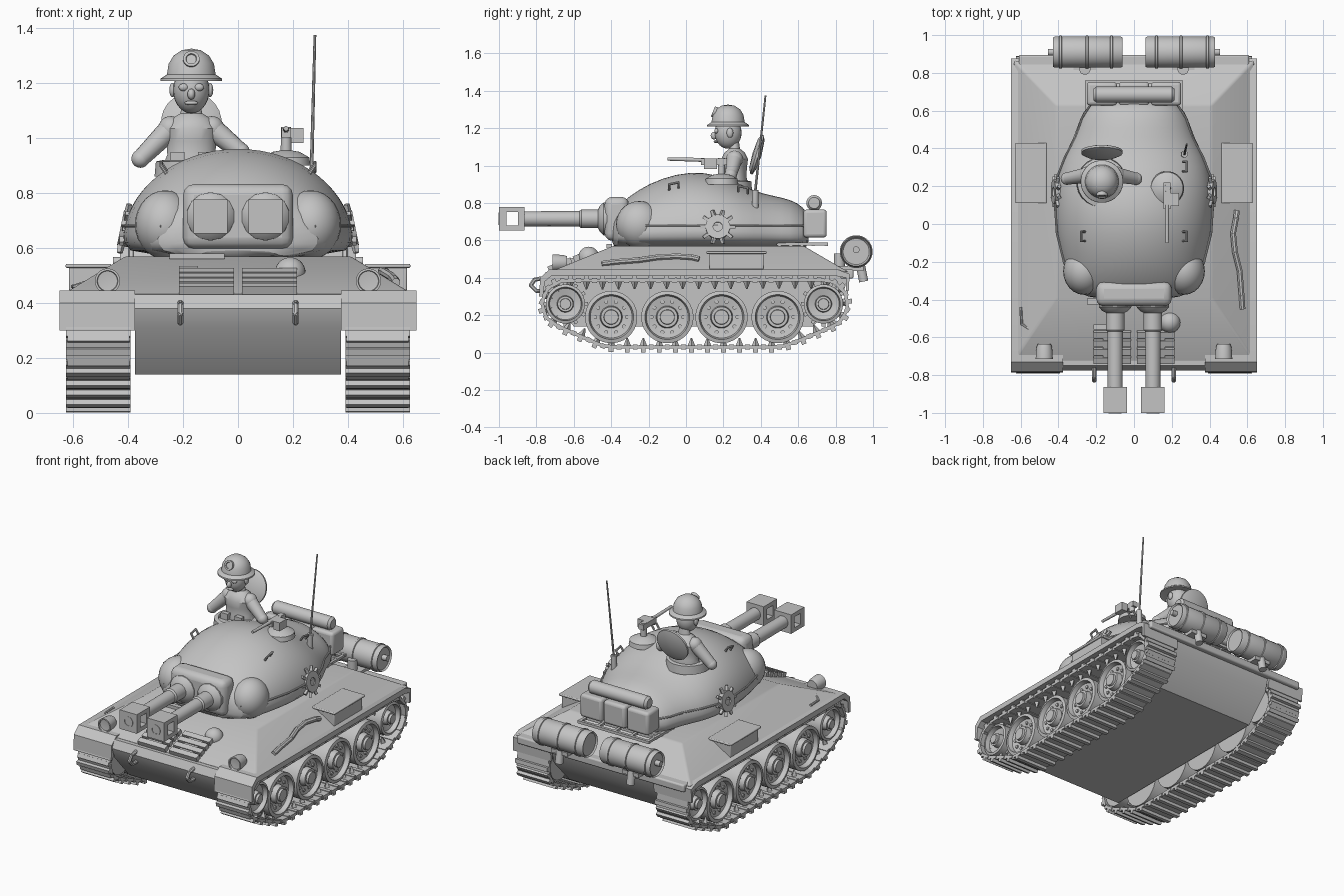
import bpy, bmesh
from math import radians, pi, sin, cos, sqrt
from mathutils import Vector, Matrix, Euler, geometry

cube = bpy.data.objects.get("Cube")
if cube:
    bpy.data.objects.remove(cube)

grey = bpy.data.materials.new("plain grey")
grey.use_nodes = True
tone = (0.55, 0.55, 0.55, 1)
grey.diffuse_color = tone
next(n for n in grey.node_tree.nodes if n.type == 'BSDF_PRINCIPLED').inputs["Base Color"].default_value = tone
parts = []


def finish(name, bm, mirror=False, bevel=0, subdiv=0):
    bmesh.ops.remove_doubles(bm, verts=bm.verts, dist=0.0001)
    bmesh.ops.recalc_face_normals(bm, faces=bm.faces)
    me = bpy.data.meshes.new(name)
    bm.to_mesh(me)
    bm.free()
    ob = bpy.data.objects.new(name, me)
    bpy.context.collection.objects.link(ob)
    me.materials.append(grey)
    if bevel:
        mod = ob.modifiers.new("soft edges", 'BEVEL')
        mod.width, mod.segments = bevel, 3
    if subdiv:
        ob.modifiers.new("rounding", 'SUBSURF').levels = subdiv
        ob.modifiers[-1].render_levels = subdiv
    if mirror:
        ob.modifiers.new("other side", 'MIRROR')
    parts.append(ob)
    return ob


def box(bm, loc, size, rot=(0, 0, 0)):
    m = Matrix.LocRotScale(Vector(loc), Euler([radians(a) for a in rot]), Vector(size))
    bmesh.ops.create_cube(bm, size=1, matrix=m)


def ball(bm, loc, radii, rot=(0, 0, 0)):
    m = Matrix.LocRotScale(Vector(loc), Euler([radians(a) for a in rot]), Vector(radii))
    bmesh.ops.create_uvsphere(bm, u_segments=24, v_segments=14, radius=1, matrix=m)


def turn(bm, loc, axis, profile, seg=24, squash=1):
    """Revolve (radius, distance) pairs around an axis."""
    q = Vector(axis).to_track_quat('Z', 'Y')
    rings = []
    for r, h in profile:
        r = max(r, 0.00001)
        rings.append([bm.verts.new(Vector(loc) + q @ Vector((
            r * cos(2 * pi * (i + .5) / seg), squash * r * sin(2 * pi * (i + .5) / seg), h)))
            for i in range(seg)])
    for a, b in zip(rings, rings[1:]):
        for i in range(seg):
            j = (i + 1) % seg
            bm.faces.new((a[i], a[j], b[j], b[i]))
    bm.faces.new(rings[0])
    bm.faces.new(rings[-1])


def rod(bm, a, b, r1, r2=None, seg=16):
    d = Vector(b) - Vector(a)
    turn(bm, a, d, [(r1, 0), (r2 or r1, d.length)], seg)


def prism(bm, outline, x0, x1):
    """Extrude a side outline of (y, z) points across the width."""
    ends = [[bm.verts.new((x, y, z)) for y, z in outline] for x in (x0, x1)]
    for e in ends:
        bm.faces.new(e)
    n = len(outline)
    for i in range(n):
        j = (i + 1) % n
        bm.faces.new((ends[0][i], ends[0][j], ends[1][j], ends[1][i]))


def tube(name, points, radius, mirror=False):
    bm = bmesh.new()
    for a, b in zip(points, points[1:]):
        rod(bm, a, b, radius, seg=8)
    for p in points[1:-1]:
        bmesh.ops.create_icosphere(bm, subdivisions=1, radius=radius, matrix=Matrix.Translation(p))
    return finish(name, bm, mirror)


# Hull: lower body, sloped deck and curved fenders
bm = bmesh.new()
prism(bm, [(-.75, .43), (-.775, .38), (-.75, .31), (-.6, .14), (.68, .14), (.84, .31), (.87, .43)], -.375, .375)
finish("lower_hull", bm)
bm = bmesh.new()
foot = [bm.verts.new((x, y, .43)) for x, y in ((-.64, -.73), (.64, -.73), (.64, .87), (-.64, .87))]
roof = [bm.verts.new((x, y, .57)) for x, y in ((-.41, -.39), (.41, -.39), (.41, .63), (-.41, .63))]
bm.faces.new(foot)
bm.faces.new(roof)
for i in range(4):
    j = (i + 1) % 4
    bm.faces.new((foot[i], foot[j], roof[j], roof[i]))
box(bm, (0, .86, .42), (1.22, .07, .05))
finish("sloped_deck", bm, bevel=.01)
bm = bmesh.new()
prism(bm, [(-.785, .3), (-.78, .4), (-.73, .445), (.81, .445), (.875, .42), (.87, .33),
           (.855, .33), (.855, .4), (.8, .41), (-.72, .41), (-.755, .38), (-.765, .3)], .375, .65)
finish("fenders", bm, mirror=True)

# Tracks: wrap a loop round the running gear and set links along it
wheels = [-.4, -.1, .19, .49]
gear = [(-.645, .26, .125), (.735, .26, .13)] + [(y, .19, .16) for y in wheels]
cloud = [Vector((y + r * cos(a * pi / 30), z + r * sin(a * pi / 30))) for y, z, r in gear for a in range(60)]
loop = [cloud[i] for i in geometry.convex_hull_2d(cloud)]
edges = list(zip(loop, loop[1:] + loop[:1]))
total = sum((b - a).length for a, b in edges)
middle = sum(loop, Vector((0, 0))) / len(loop)


def along(s):
    s %= total
    for a, b in edges:
        if s <= (b - a).length:
            return a + (b - a).normalized() * s
        s -= (b - a).length
    return loop[0]


bm = bmesh.new()
links = 42
pitch = total / links
for i in range(links):
    p, q = along((i - .45) * pitch), along((i + .45) * pitch)
    c, t = (p + q) / 2, (q - p).normalized()
    n = Vector((t.y, -t.x))
    if n.dot(c - middle) < 0:
        n = -n
    frame = Matrix(((1, 0, 0, .508), (0, t.x, n.x, c.x), (0, t.y, n.y, c.y), (0, 0, 0, 1)))

    def piece(offset, size):
        bmesh.ops.create_cube(bm, size=1, matrix=frame @ Matrix.LocRotScale(Vector(offset), None, Vector(size)))
    piece((0, 0, 0), (.235, pitch * .8, .018))
    piece((0, 0, .014), (.235, pitch * .3, .03))
    piece((0, pitch / 2, 0), (.225, pitch * .3, .026))
    bmesh.ops.create_cone(bm, segments=4, radius1=.022, radius2=.004, depth=.045, cap_ends=True,
                          matrix=frame @ Matrix.Translation((.06, 0, -.025)) @ Matrix.Rotation(pi, 4, 'X'))
finish("tracks", bm, mirror=True)

# Road wheels with bolts, then the toothed end wheels
bm = bmesh.new()
rim = [(0, 0), (.14, 0), (.14, .2), (.12, .205), (.112, .175), (.06, .165), (.055, .2),
       (.04, .2), (.038, .215), (0, .215)]
for y in wheels:
    turn(bm, (.395, y, .19), (1, 0, 0), rim, 32)
    for k in range(10):
        a = k * pi / 5
        rod(bm, (.55, y + .085 * cos(a), .19 + .085 * sin(a)), (.574, y + .085 * cos(a), .19 + .085 * sin(a)), .011, seg=8)
finish("road_wheels", bm, mirror=True)
bm = bmesh.new()
for y, z, r in gear[:2]:
    turn(bm, (.4, y, z), (1, 0, 0), [(a * .75, h) for a, h in rim], 28)
    for k in range(12):
        a = k * pi / 6
        box(bm, (.5, y + .105 * cos(a), z + .105 * sin(a)), (.1, .03, .02), (k * 30, 0, 0))
finish("end_wheels", bm, mirror=True)

# Turret: lofted shell from (y, half width, top height) stations
stations = [(-.4, .2, .72), (-.37, .3, .78), (-.3, .35, .84), (-.2, .38, .905), (-.05, .415, .96), (.1, .425, .97),
            (.25, .415, .925), (.36, .375, .865), (.46, .32, .84), (.56, .29, .82), (.63, .25, .78), (.66, .16, .72)]
bm = bmesh.new()
rows = []
for y, w, top in stations:
    ring = [(w * cos(a * pi / 16), .62 + (top - .62) * sin(a * pi / 16)) for a in range(17)]
    ring += [(-.93 * w, .56), (.93 * w, .56)]
    rows.append([bm.verts.new((x, y, z)) for x, z in ring])
for a, b in zip(rows, rows[1:]):
    for i in range(len(a)):
        j = (i + 1) % len(a)
        bm.faces.new((a[i], a[j], b[j], b[i]))
bm.faces.new(rows[0])
bm.faces.new(rows[-1])
finish("turret_shell", bm, subdiv=1)
bm = bmesh.new()
ball(bm, (.265, -.25, .685), (.11, .125, .125))
finish("turret_cheeks", bm, mirror=True)
tube("turret_seam", [(w * sqrt(max(0, 1 - ((.68 - .62) / (t - .62)) ** 2)), y, .68) for y, w, t in stations[1:-1]], .006, True)
tube("turret_grips", [(.26, -.09, .87), (.28, -.09, .9), (.28, -.04, .91), (.26, -.04, .88)], .007, True)
tube("rear_grip", [(.26, .28, .86), (.28, .28, .89), (.28, .33, .88), (.26, .33, .85)], .007)

# Mantlet and twin guns with open-sided muzzle brakes
bm = bmesh.new()
box(bm, (0, -.37, .715), (.4, .13, .235))
finish("mantlet", bm, bevel=.04)
bm = bmesh.new()
turn(bm, (.1, -.36, .715), (0, -1, 0), [(.09, 0), (.088, .08), (.07, .1), (.05, .11), (.05, .2), (.042, .21), (.04, .52)], 14)
finish("gun_barrels", bm, mirror=True)
bm = bmesh.new()
for y, d in ((-.98, .04), (-.88, .035)):
    box(bm, (.1, y, .715), (.125, d, .125))
for z in (.764, .666):
    box(bm, (.1, -.93, z), (.125, .1, .027))
turn(bm, (.1, -.99, .715), (0, -1, 0), [(.035, 0), (.035, .013), (.025, .013), (.025, .003), (0, .003)], 12)
finish("muzzle_brakes", bm, mirror=True)

# Cog badges on the turret sides
bm = bmesh.new()
axis = Vector((1, 0, .2)).normalized()
hub = Vector((.408, .17, .67))
turn(bm, hub, axis, [(.065, -.03), (.065, .02), (.025, .02), (.025, .012), (0, .012)])
up = Vector((-.2, 0, 1)).normalized()
for k in range(10):
    a = k * pi / 5
    spoke = Vector((0, 1, 0)) * cos(a) + up * sin(a)
    rod(bm, hub + spoke * .055 + axis * .005, hub + spoke * .095 + axis * .005, .014, .011, 4)
finish("side_cogs", bm, mirror=True)

# Commander's hatch, gunner's hatch with machine gun, antenna
bm = bmesh.new()
turn(bm, (-.17, .22, .86), (0, 0, 1), [(.135, 0), (.13, .055), (.105, .06), (.1, .05), (0, .05)])
turn(bm, (-.17, .375, 1.06), (0, 1, -.3), [(0, -.02), (.08, -.015), (.11, 0), (.11, .012), (.08, .022), (0, .03)])
finish("commander_hatch", bm)
bm = bmesh.new()
turn(bm, (.175, .19, .9), (0, 0, 1), [(.09, 0), (.085, .03), (.05, .05), (.02, .055), (.018, .14)])
box(bm, (.175, .15, 1.02), (.035, .14, .035))
box(bm, (.215, .13, 1.01), (.045, .07, .055))
rod(bm, (.175, .1, 1.03), (.175, -.1, 1.035), .011, .009)
finish("machine_gun", bm)
bm = bmesh.new()
rod(bm, (.265, .37, .77), (.268, .37, .87), .018)
rod(bm, (.267, .37, .86), (.28, .425, 1.375), .007, .005, 8)
finish("antenna", bm)

# Crew figure: body, arms, head and helmet
bm = bmesh.new()
turn(bm, (-.17, .26, 0), (0, 0, 1), [(.085, .86), (.1, .91), (.088, .94), (.092, .99), (.1, 1.035),
                                    (.075, 1.07), (.04, 1.09), (.03, 1.14)], squash=.72)
for side, hand in ((-1, (-.355, .24, .925)), (1, (.01, .24, .95))):
    shoulder = (-.17 + side * .075, .26, 1.035)
    ball(bm, shoulder, (.045,) * 3)
    rod(bm, shoulder, hand, .042, .032)
    ball(bm, hand, (.033,) * 3)
    box(bm, (-.17 + side * .05, .185, .925), (.05, .03, .05))
finish("crew_body", bm)
bm = bmesh.new()
ball(bm, (-.17, .225, 1.175), (.066, .072, .085))
ball(bm, (-.17, .15, 1.16), (.014, .018, .02))
ball(bm, (-.17, .16, 1.128), (.025, .012, .008))
for side in (-1, 1):
    ball(bm, (-.17 + side * .028, .163, 1.185), (.018, .012, .014))
    ball(bm, (-.17 + side * .068, .235, 1.175), (.012, .018, .026))
finish("crew_head", bm)
bm = bmesh.new()
turn(bm, (-.17, .225, 0), (0, 0, 1), [(.09, 1.215), (.113, 1.208), (.112, 1.217), (.089, 1.232),
                                     (.083, 1.27), (.065, 1.3), (.035, 1.32), (0, 1.326)], 32)
turn(bm, (-.17, .155, 1.285), (0, -1, .4), [(.03, -.01), (.03, .012), (.02, .012), (.018, .006), (0, .006)], 16)
finish("helmet", bm)

# Turret stowage: rack, packs and bedroll
bm = bmesh.new()
for y in (.5, .56, .62, .68, .75):
    box(bm, (0, y, .58), (.52, .018, .018))
for x in (-.25, -.12, 0, .12, .25):
    box(bm, (x, .62, .58), (.018, .27, .015))
finish("stowage_rack", bm)
bm = bmesh.new()
for x in (-.17, 0, .17):
    box(bm, (x, .69, .69), (.16, .125, .15))
finish("packs", bm, bevel=.018)
bm = bmesh.new()
turn(bm, (-.215, .685, .8), (1, 0, 0), [(.03, 0), (.042, .015), (.042, .415), (.03, .43)])
finish("bedroll", bm)

# Rear fuel drums with bands and brackets
bm = bmesh.new()
turn(bm, (.06, .91, .54), (1, 0, 0), [(.07, .01), (.078, 0), (.083, .01), (.083, .36), (.078, .37), (.07, .36), (0, .36)])
for x in (.11, .24, .38):
    turn(bm, (x, .91, .54), (1, 0, 0), [(.083, 0), (.088, .003), (.088, .015), (.083, .018)])
rod(bm, (.42, .91, .55), (.455, .91, .55), .018)
rod(bm, (.26, .82, .46), (.26, .82, .53), .03)
rod(bm, (.26, .95, .38), (.26, .93, .48), .025)
box(bm, (.26, .87, .45), (.12, .16, .025))
finish("fuel_drums", bm, mirror=True)

# Side bins, headlamps, tow hooks, spare links, dome and cable
bm = bmesh.new()
box(bm, (.545, .27, .535), (.165, .32, .014))
box(bm, (.55, .27, .49), (.13, .29, .09))
finish("side_bins", bm, mirror=True, bevel=.005)
bm = bmesh.new()
turn(bm, (.475, -.635, .48), (0, -1, 0), [(.035, 0), (.042, .02), (.046, .08), (.038, .08), (.036, .07), (0, .066)])
finish("headlamps", bm, mirror=True)
tube("tow_hooks", [(.21, -.75, .4), (.21, -.81, .39), (.21, -.83, .36), (.21, -.8, .33), (.21, -.75, .33)], .012, True)
bm = bmesh.new()
for k in range(4):
    box(bm, (.115, -.72 + k * .045, .452 + k * .018), (.2, .035, .03), (22, 0, 0))
box(bm, (.115, -.65, .47), (.1, .17, .035), (22, 0, 0))
finish("spare_links", bm, mirror=True)
bm = bmesh.new()
ball(bm, (.19, -.52, .51), (.056,) * 3)
finish("bow_dome", bm)
bm = bmesh.new()
box(bm, (-.15, -.41, .57), (.2, .03, .02))
box(bm, (-.18, -.545, .52), (.07, .025, .03))
finish("driver_visor", bm)
tube("side_cable", [(.575, -.45, .475), (.57, -.38, .485), (.56, -.25, .495), (.535, -.15, .51),
                    (.525, -.05, .515), (.54, .03, .51), (.545, .07, .5)], .016)
tube("fender_hook", [(-.6, -.44, .46), (-.595, -.53, .46), (-.55, -.56, .475)], .008)

# Smooth shading with crisp edges
bpy.ops.object.select_all(action='DESELECT')
for ob in parts:
    ob.select_set(True)
bpy.context.view_layer.objects.active = parts[0]
bpy.ops.object.shade_smooth_by_angle(angle=radians(35))
